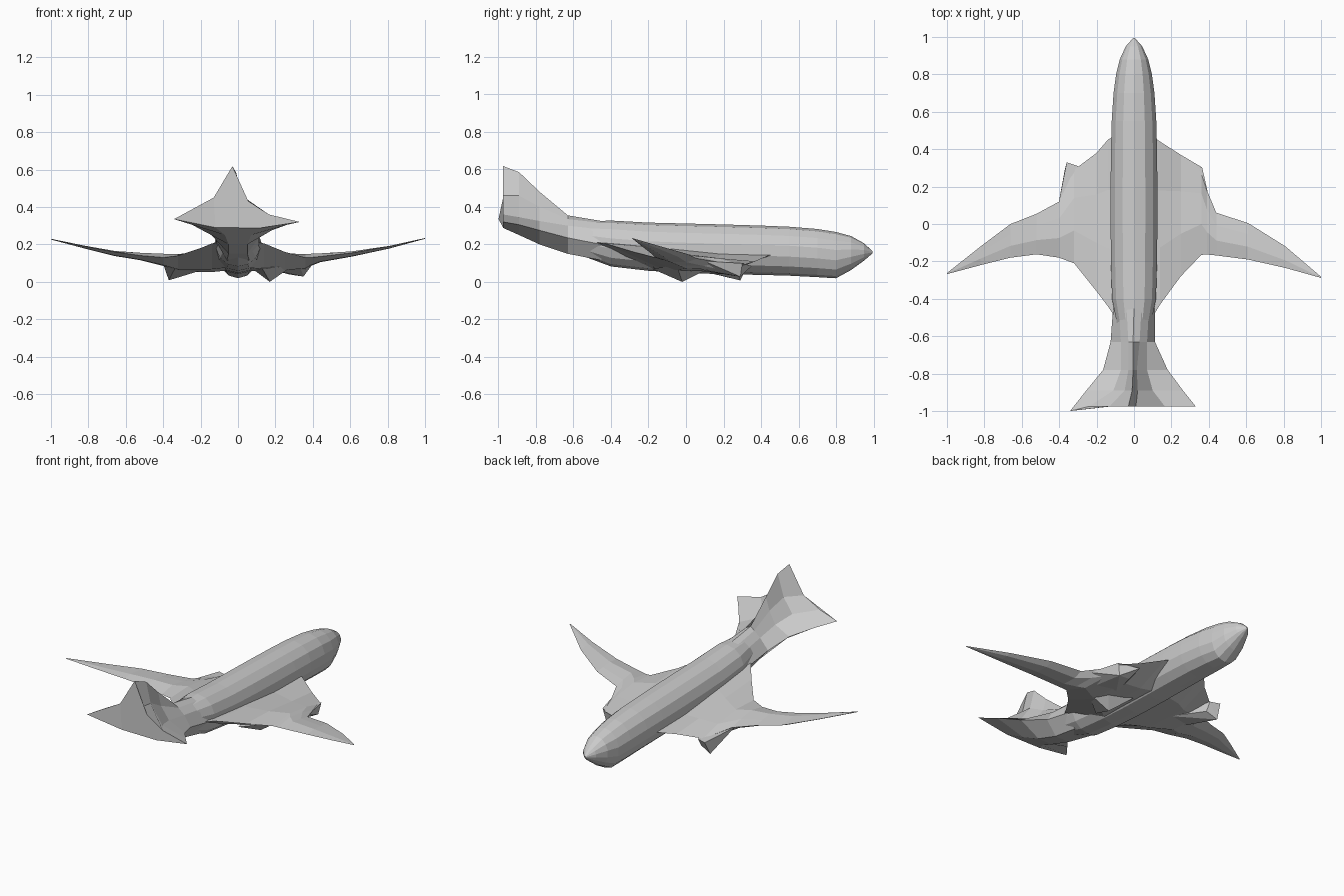
import bpy, bmesh, math


def finish(name, bm):
    bmesh.ops.recalc_face_normals(bm, faces=bm.faces[:])
    me = bpy.data.meshes.new(name)
    bm.to_mesh(me)
    bm.free()
    ob = bpy.data.objects.new(name, me)
    bpy.context.collection.objects.link(ob)
    return ob


def loft(name, rings):
    """Skin a list of equal-sized point rings and cap both ends."""
    bm = bmesh.new()
    vs = [[bm.verts.new(p) for p in ring] for ring in rings]
    n = len(vs[0])
    for a, b in zip(vs, vs[1:]):
        for i in range(n):
            j = (i + 1) % n
            bm.faces.new((a[i], a[j], b[j], b[i]))
    caps = [bm.faces.new(vs[0]), bm.faces.new(vs[-1])]
    bmesh.ops.triangulate(bm, faces=caps)
    bmesh.ops.remove_doubles(bm, verts=bm.verts[:], dist=0.0005)
    return finish(name, bm)


def hull(name, pts):
    bm = bmesh.new()
    for p in pts:
        bm.verts.new(p)
    bmesh.ops.convex_hull(bm, input=bm.verts[:])
    loose = [v for v in bm.verts if not v.link_faces]
    bmesh.ops.delete(bm, geom=loose, context='VERTS')
    return finish(name, bm)


# Fuselage: y, half width, bottom z, top z
body = [
    (0.995, 0.004, 0.153, 0.163), (0.95, 0.045, 0.115, 0.205),
    (0.88, 0.078, 0.065, 0.243), (0.80, 0.098, 0.022, 0.264),
    (0.70, 0.112, 0.028, 0.280), (0.55, 0.122, 0.036, 0.292),
    (0.40, 0.126, 0.040, 0.298), (0.20, 0.128, 0.044, 0.304),
    (0.00, 0.128, 0.050, 0.309), (-0.20, 0.126, 0.062, 0.314),
    (-0.40, 0.120, 0.085, 0.325), (-0.55, 0.090, 0.140, 0.320),
    (-0.68, 0.040, 0.185, 0.300),
]
SIDES = 14
rings = []
for y, w, lo, hi in body:
    ring = []
    for i in range(SIDES):
        a = math.tau * (i + 0.5) / SIDES
        c, s = math.cos(a), math.sin(a)
        ring.append((w * math.copysign(abs(c) ** 0.9, c), y,
                     (lo + hi) / 2 + (hi - lo) / 2 * s * 1.02))
    rings.append(ring)
loft("fuselage", rings)

# Wings: x, leading y, trailing y, leading z, trailing z, bottom z, top z
right = [
    (0.06, 0.50, -0.56, 0.15, 0.22, 0.060, 0.195),
    (0.14, 0.44, -0.43, 0.14, 0.205, 0.052, 0.178),
    (0.25, 0.37, -0.28, 0.11, 0.16, 0.052, 0.152),
    (0.36, 0.305, -0.165, 0.09, 0.13, 0.065, 0.148),
    (0.39, 0.18, -0.163, 0.105, 0.13, 0.085, 0.150),
    (0.44, 0.06, -0.168, 0.125, 0.135, 0.105, 0.152),
    (0.61, 0.005, -0.19, 0.15, 0.155, 0.135, 0.163),
    (0.81, -0.12, -0.235, 0.185, 0.19, 0.178, 0.192),
    (1.0, -0.282, -0.288, 0.232, 0.232, 0.230, 0.234),
]
left = [
    (0.06, 0.50, -0.56, 0.15, 0.22, 0.060, 0.195),
    (0.14, 0.45, -0.44, 0.14, 0.205, 0.052, 0.178),
    (0.20, 0.38, -0.36, 0.12, 0.18, 0.052, 0.162),
    (0.32, 0.29, -0.21, 0.09, 0.14, 0.058, 0.148),
    (0.40, 0.12, -0.18, 0.115, 0.13, 0.085, 0.150),
    (0.52, 0.055, -0.162, 0.135, 0.14, 0.115, 0.155),
    (0.66, 0.0, -0.18, 0.153, 0.16, 0.138, 0.165),
    (0.82, -0.12, -0.22, 0.186, 0.19, 0.178, 0.193),
    (1.0, -0.262, -0.268, 0.228, 0.228, 0.226, 0.230),
]
for name, side, table in (("right_wing", 1, right), ("left_wing", -1, left)):
    rings = []
    for x, le, te, zle, zte, lo, hi in table:
        rings.append([(side * x, le + (te - le) * t, z) for t, z in (
            (0, zle), (0.3, hi - 0.25 * (hi - lo)), (0.65, hi),
            (1, zte), (0.65, lo + 0.1 * (zte - lo)), (0.25, lo))])
    loft(name, rings)

# Engine wedges under the leading edges
hull("right_engine", [
    (0.25, 0.35, 0.085), (0.365, 0.30, 0.10), (0.35, 0.29, 0.028),
    (0.27, 0.28, 0.04), (0.41, 0.10, 0.11), (0.33, -0.03, 0.085),
    (0.20, 0.08, 0.06)])
hull("left_engine", [
    (-0.36, 0.33, 0.09), (-0.30, 0.31, 0.09), (-0.37, 0.29, 0.008),
    (-0.30, 0.28, 0.04), (-0.405, 0.10, 0.11), (-0.33, -0.03, 0.085),
    (-0.20, 0.08, 0.06)])

# Belly fairing point on the right side
hull("belly_fairing", [(0.17, -0.02, 0.0), (0.09, 0.10, 0.06),
                       (0.30, -0.05, 0.09), (0.13, -0.18, 0.07),
                       (0.24, 0.06, 0.08), (0.1, -0.05, 0.09)])

# Tail: fin and stabilizers blended into the rear body.
# Each section: y, then (x, z) pairs clockwise from the fin crest
tail = [
    (-0.45, [(0, .325), (.04, .315), (.08, .28), (.112, .20), (.06, .115),
             (-.06, .115), (-.112, .20), (-.08, .28), (-.04, .315)]),
    (-0.63, [(-.005, .355), (.03, .335), (.07, .30), (.112, .235), (.05, .15),
             (-.05, .15), (-.125, .235), (-.07, .30), (-.03, .335)]),
    (-0.78, [(-.005, .48), (.015, .40), (.07, .325), (.18, .275), (.05, .20),
             (-.05, .20), (-.165, .275), (-.07, .325), (-.03, .40)]),
    (-0.89, [(-.01, .585), (.02, .46), (.10, .345), (.262, .305), (.07, .25),
             (-.07, .25), (-.255, .31), (-.11, .36), (-.05, .45)]),
    (-0.975, [(-.03, .618), (.01, .46), (.165, .36), (.33, .32), (.12, .288),
              (-.12, .29), (-.342, .335), (-.24, .39), (-.13, .45)]),
]
ob = loft("tail", [[(x, y, z) for x, z in pts] for y, pts in tail])
# Sweep the left stabilizer tip slightly further back
for v in ob.data.vertices:
    if v.co.x < -0.3:
        v.co.y = -1.0
